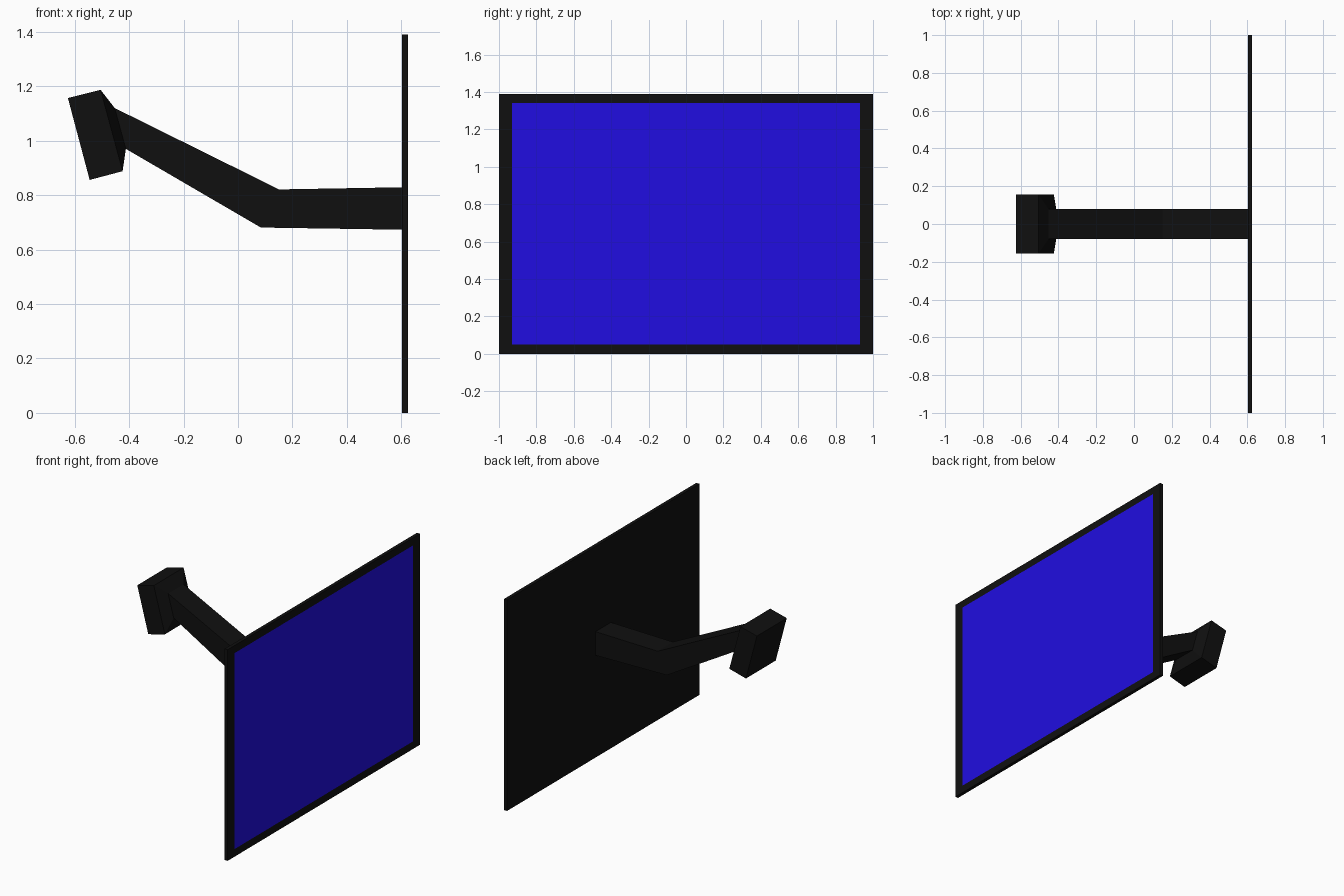
import bpy, bmesh

if "Cube" in bpy.data.objects:
    bpy.data.objects.remove(bpy.data.objects["Cube"])


def material(name, color):
    mat = bpy.data.materials.new(name)
    mat.diffuse_color = color
    mat.use_nodes = True
    mat.node_tree.nodes["Principled BSDF"].inputs["Base Color"].default_value = mat.diffuse_color
    return mat


black = material("black_plastic", (0.005, 0.005, 0.005, 1))
blue = material("blue_screen", (0.015, 0.004, 0.75, 1))


def finish(bm, name, *mats):
    bmesh.ops.recalc_face_normals(bm, faces=bm.faces[:])
    mesh = bpy.data.meshes.new(name)
    bm.to_mesh(mesh)
    bm.free()
    for m in mats:
        mesh.materials.append(m)
    obj = bpy.data.objects.new(name, mesh)
    bpy.context.collection.objects.link(obj)
    return obj


def loft(name, sections):
    """Join rectangular sections: (top x,z), (bottom x,z), half width in y."""
    bm = bmesh.new()
    rings = []
    for (tx, tz), (bx, bz), w in sections:
        pts = [(tx, -w, tz), (tx, w, tz), (bx, w, bz), (bx, -w, bz)]
        rings.append([bm.verts.new(p) for p in pts])
    for a, b in zip(rings, rings[1:]):
        for i in range(4):
            j = (i + 1) % 4
            bm.faces.new((a[i], a[j], b[j], b[i]))
    bm.faces.new(rings[0])
    bm.faces.new(rings[-1])
    return finish(bm, name, black)


# Wall bracket block, tapered neck and bent arm in one continuous loft
loft("wall_mount_arm", [
    ((-0.625, 1.157), (-0.545, 0.856), 0.155),
    ((-0.505, 1.187), (-0.424, 0.888), 0.155),
    ((-0.453, 1.120), (-0.412, 0.970), 0.08),
    ((0.151, 0.821), (0.084, 0.681), 0.08),
    ((0.606, 0.829), (0.606, 0.673), 0.08),
])

# Thin panel: the front face is inset to leave a bezel around the screen
bm = bmesh.new()
bmesh.ops.create_cube(bm, size=1)
for v in bm.verts:
    v.co = (0.614 + v.co.x * 0.022, v.co.y * 2, 0.695 + v.co.z * 1.39)
bm.normal_update()
front = max(bm.faces, key=lambda f: f.calc_center_median().x)
bmesh.ops.inset_individual(bm, faces=[front], thickness=0.05)
for v in front.verts:
    v.co.y = 0.93 if v.co.y > 0 else -0.93
    v.co.z = 1.34 if v.co.z > 0.7 else 0.05
front.material_index = 1
finish(bm, "screen_panel", black, blue)
